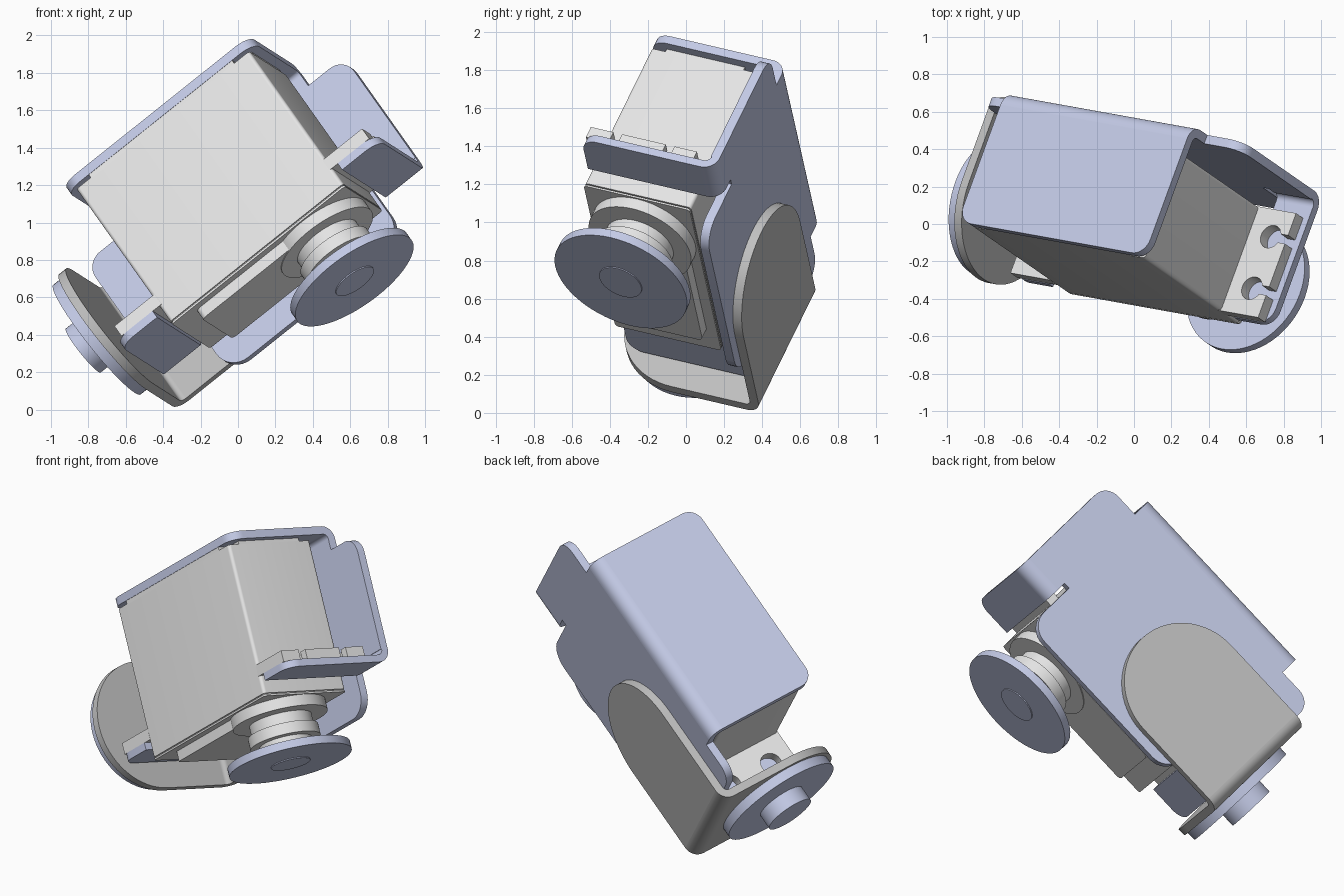
import bpy, bmesh, math
from mathutils import Vector, Matrix

if "Cube" in bpy.data.objects:
    bpy.data.objects.remove(bpy.data.objects["Cube"])

# tilted frame of the assembly: a = servo length, b = servo width, c = servo height
U = Vector((.774, -.139, .617)).normalized()
V = Vector((.335, .918, -.214))
V = (V - U * V.dot(U)).normalized()
FRAME = Matrix((U, V, U.cross(V))).transposed()


def material(name, rgb):
    m = bpy.data.materials.new(name)
    m.diffuse_color = (*rgb, 1)
    m.use_nodes = True
    m.node_tree.nodes["Principled BSDF"].inputs["Base Color"].default_value = m.diffuse_color
    return m


BLUE = material("pale_blue_metal", (.591, .638, .855))
GREY = material("mid_grey_metal", (.527, .527, .527))
LIGHT = material("light_grey_plastic", (.79, .79, .79))


def outline(pts):
    """Corners (x, y) or (x, y, radius) to a polygon with rounded corners."""
    out = []
    for i, p in enumerate(pts):
        q = Vector(p[:2])
        if len(p) == 2:
            out.append(q)
            continue
        d1 = (Vector(pts[i - 1][:2]) - q).normalized()
        d2 = (Vector(pts[(i + 1) % len(pts)][:2]) - q).normalized()
        for k in range(9):
            t = math.pi / 2 * k / 8
            out.append(q + p[2] * (d1 * (1 - math.sin(t)) + d2 * (1 - math.cos(t))))
    return out


def arc(x, y, r, start, end, n):
    return [(x + r * math.cos(math.radians(start + (end - start) * k / n)),
             y + r * math.sin(math.radians(start + (end - start) * k / n))) for k in range(n + 1)]


def circle(x, y, r):
    return arc(x, y, r, 0, 360, 64)[:-1]


def rect(x0, x1, y0, y1, r=None):
    t = () if r is None else (r,)
    return [(x0, y0) + t, (x1, y0) + t, (x1, y1) + t, (x0, y1) + t]


def fold(x, y, start, outer=.08, inner=.03):
    """Quarter ring section of a sheet metal fold."""
    return arc(x, y, outer, start, start + 90, 10) + arc(x, y, inner, start + 90, start, 10)


def part(name, mat, prisms):
    """Each prism: (axis it runs along, low, high, profile in the other two axes)."""
    bm = bmesh.new()
    for axis, lo, hi, prof in prisms:
        def place(p, d):
            q = [p[0], p[1]]
            q.insert("abc".index(axis), d)
            return FRAME @ Vector(q)
        pts = outline(prof)
        bot = [bm.verts.new(place(p, lo)) for p in pts]
        top = [bm.verts.new(place(p, hi)) for p in pts]
        bm.faces.new(bot)
        bm.faces.new(top[::-1])
        for i in range(len(pts)):
            bm.faces.new((bot[i - 1], top[i - 1], top[i], bot[i]))
    bmesh.ops.recalc_face_normals(bm, faces=bm.faces)
    me = bpy.data.meshes.new(name)
    bm.to_mesh(me)
    bm.free()
    me.materials.append(mat)
    ob = bpy.data.objects.new(name, me)
    bpy.context.collection.objects.link(ob)
    bpy.context.view_layer.objects.active = ob
    ob.select_set(True)
    bpy.ops.object.shade_smooth_by_angle(angle=math.radians(30))
    ob.select_set(False)


MID, AXIS_A, AXIS_B = .655, .955, -.253    # servo middle, horn axis


def mirror(pts):
    return [(2 * MID - p[0],) + tuple(p[1:]) for p in pts]


# blue servo bracket: top plate, fold, side plate, two ears
half_side = [(MID + .645, 1.34), (MID + .645, 1.27), (MID + .893, 1.27, .1), (MID + .893, .56),
             (MID + .639, .56), (MID + .639, .62), (MID + .6, .62), (MID + .6, .26, .13)]
bracket = [("c", 1.37, 1.42, [(.01, .12), (.01, -.56, .09), (1.3, -.56, .09), (1.3, .12)]),
           ("a", .01, 1.3, fold(.12, 1.34, 0)),
           ("b", .15, .2, half_side + mirror(half_side)[::-1])]
for side in (1, -1):
    ear = [(MID + .639, .12), (MID + .893, .12), (MID + .893, -.56, .09), (MID + .639, -.56)]
    if side < 0:
        ear = mirror(ear)
    xs = [p[0] for p in ear]
    bracket += [("c", .48, .525, ear), ("a", min(xs), max(xs), fold(.12, .56, 270, .08, .035))]
part("servo_bracket", BLUE, bracket)

# servo case with notched cap and raised gear cover
B0, B1 = -.557, .05
cap = [(.16, B0), (1.15, B0), (1.15, B0 + .08), (1.25, B0 + .08), (1.25, B1 - .08), (1.15, B1 - .08),
       (1.15, B1), (.16, B1), (.16, B1 - .08), (.06, B1 - .08), (.06, B0 + .08), (.16, B0 + .08)]
part("servo_case", LIGHT, [
    ("c", .415, 1.35, rect(.06, 1.253, B0, B1, .02)),
    ("c", .397, .408, rect(.06, 1.253, B0, B1, .02)),
    ("c", .40, .42, rect(.07, 1.243, B0 + .01, B1 - .01)),
    ("c", 1.345, 1.37, cap),
    ("c", .335, .40, rect(.2, .95, B0 + .06, B1 - .06, .03))])

# servo mounting tabs with open keyhole slots
tab = [(MID + .58, B0), (MID + .855, B0)]
for off in (-.15, .15):
    tab += [(MID + .855, AXIS_B + off - .025)]
    tab += arc(MID + .745, AXIS_B + off, .065, -22, -338, 24)
    tab += [(MID + .855, AXIS_B + off + .025)]
tab += [(MID + .855, B1), (MID + .58, B1)]
part("mounting_tabs", LIGHT, [("c", .525, .595, tab), ("c", .525, .595, mirror(tab))])

# output shaft rings
part("output_shaft", LIGHT, [("c", lo, hi, circle(AXIS_A, AXIS_B, r)) for lo, hi, r in
                             ((.33, .4, .29), (.26, .33, .19), (.19, .26, .215), (.11, .19, .16))])

# round horn on the shaft
part("horn_disc", BLUE, [("c", .06, .11, circle(AXIS_A, AXIS_B, .375)),
                         ("c", .054, .07, circle(AXIS_A, AXIS_B, .12))])

# grey angle bracket: two round-ended legs and a fold
C0, C1, CM = .32, 1.12, .72
part("angle_bracket", GREY, [
    ("b", .201, .251, [(-.225, C0)] + arc(.34, CM, .4, -90, 90, 32) + [(-.225, C1)]),
    ("a", -.305, -.255, [(.171, C1)] + arc(AXIS_B, CM, .4, 90, 270, 32) + [(.171, C0)]),
    ("c", C0, C1, fold(-.225, .171, 90))])

# second round horn with its hub
part("rear_disc", BLUE, [("a", -.365, -.305, circle(AXIS_B, CM, .375)),
                         ("a", -.46, -.36, circle(AXIS_B, CM, .15))])
